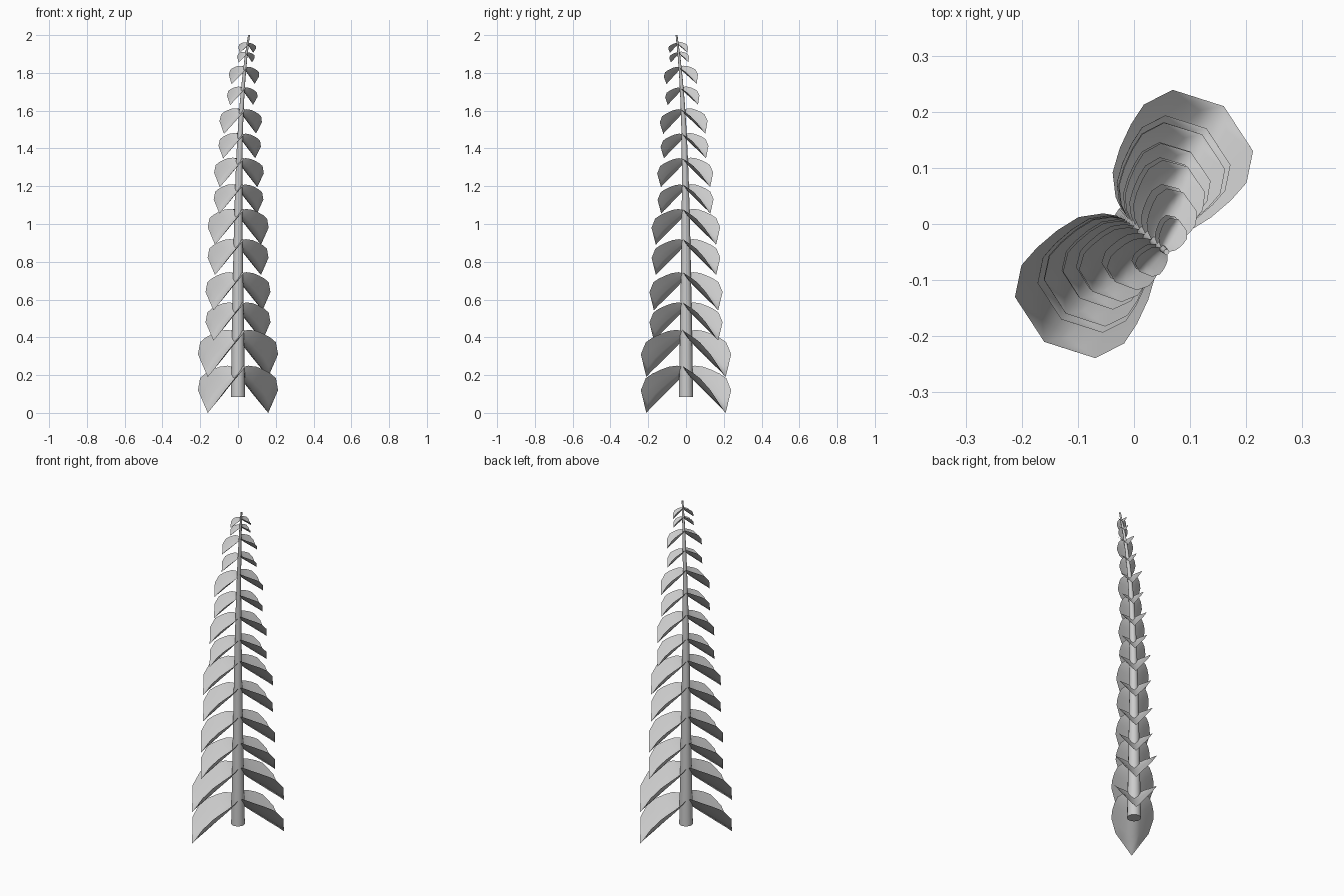
import bpy, bmesh, math
from mathutils import Vector, Matrix

if "Cube" in bpy.data.objects:
    bpy.data.objects.remove(bpy.data.objects["Cube"])

LEAF_ANGLE = math.radians(52.7)


def stem_point(z):
    # straight below, bending gently over towards the tip
    t = max(0.0, (z - 0.085) / 1.915)
    b = t ** 5
    return Vector((0.058 * b, -0.05 * b, z))


def finish(bm, name):
    me = bpy.data.meshes.new(name)
    bm.to_mesh(me)
    bm.free()
    ob = bpy.data.objects.new(name, me)
    bpy.context.collection.objects.link(ob)
    for p in me.polygons:
        p.use_smooth = True
    return ob


# Tapered stem
bm = bmesh.new()
SIDES, STEPS = 16, 16
rings = []
for i in range(STEPS + 1):
    t = i / STEPS
    c = stem_point(0.085 + 1.915 * t)
    r = 0.038 * (1 - t) + 0.005 * t
    rings.append([bm.verts.new(c + Vector((r * math.cos(a), r * math.sin(a), 0)))
                  for a in (2 * math.pi * k / SIDES for k in range(SIDES))])
for lo, hi in zip(rings, rings[1:]):
    for k in range(SIDES):
        n = (k + 1) % SIDES
        bm.faces.new((lo[k], lo[n], hi[n], hi[k]))
bm.faces.new(rings[0][::-1])
bm.faces.new(rings[-1])
stem = finish(bm, "stem")
stem.data.polygons[-1].use_smooth = False
stem.data.polygons[-2].use_smooth = False

# Leaf sections: distance out, half width, midrib height, edge height
SECTIONS = [
    (0.000, 0.020, -0.030, -0.010),
    (0.018, 0.055, -0.048, 0.000),
    (0.050, 0.086, -0.078, -0.006),
    (0.092, 0.102, -0.112, -0.022),
    (0.138, 0.112, -0.148, -0.042),
    (0.180, 0.115, -0.182, -0.066),
    (0.232, 0.090, -0.222, -0.130),
    (0.264, 0.000, -0.250, -0.250),
]
ACROSS = [-1, -0.66, -0.33, 0, 0.33, 0.66, 1]


def add_leaf(bm, matrix):
    # one drooping, channelled leaf ending in a point
    rows = []
    for a, w, mid, edge in SECTIONS[:-1]:
        rows.append([bm.verts.new(matrix @ Vector(
            (a, w * u, mid + (edge - mid) * abs(u) ** 1.2))) for u in ACROSS])
    a, w, mid, edge = SECTIONS[-1]
    tip = bm.verts.new(matrix @ Vector((a, 0, mid)))
    for p, q in zip(rows, rows[1:]):
        for k in range(len(ACROSS) - 1):
            bm.faces.new((p[k], q[k], q[k + 1], p[k + 1]))
    for k in range(len(ACROSS) - 1):
        bm.faces.new((rows[-1][k], tip, rows[-1][k + 1]))


# Opposite leaf pairs: top height, size
PAIRS = [(0.25, 1.0), (0.44, 1.0), (0.585, 0.81), (0.745, 0.81),
         (0.92, 0.76), (1.08, 0.76), (1.21, 0.62), (1.35, 0.62),
         (1.48, 0.53), (1.61, 0.53), (1.725, 0.38), (1.835, 0.38),
         (1.91, 0.22), (1.96, 0.22)]
for i, (top, size) in enumerate(PAIRS):
    bm = bmesh.new()
    base = stem_point(top)
    tangent = stem_point(top + 0.01) - stem_point(top - 0.01)
    tilt = Vector((0, 0, 1)).rotation_difference(tangent).to_matrix().to_4x4()
    for turn in (0, math.pi):
        add_leaf(bm, Matrix.Translation(base) @ tilt
                 @ Matrix.Rotation(LEAF_ANGLE + turn, 4, 'Z')
                 @ Matrix.Scale(size, 4))
    finish(bm, f"leaf_pair_{i + 1}")
